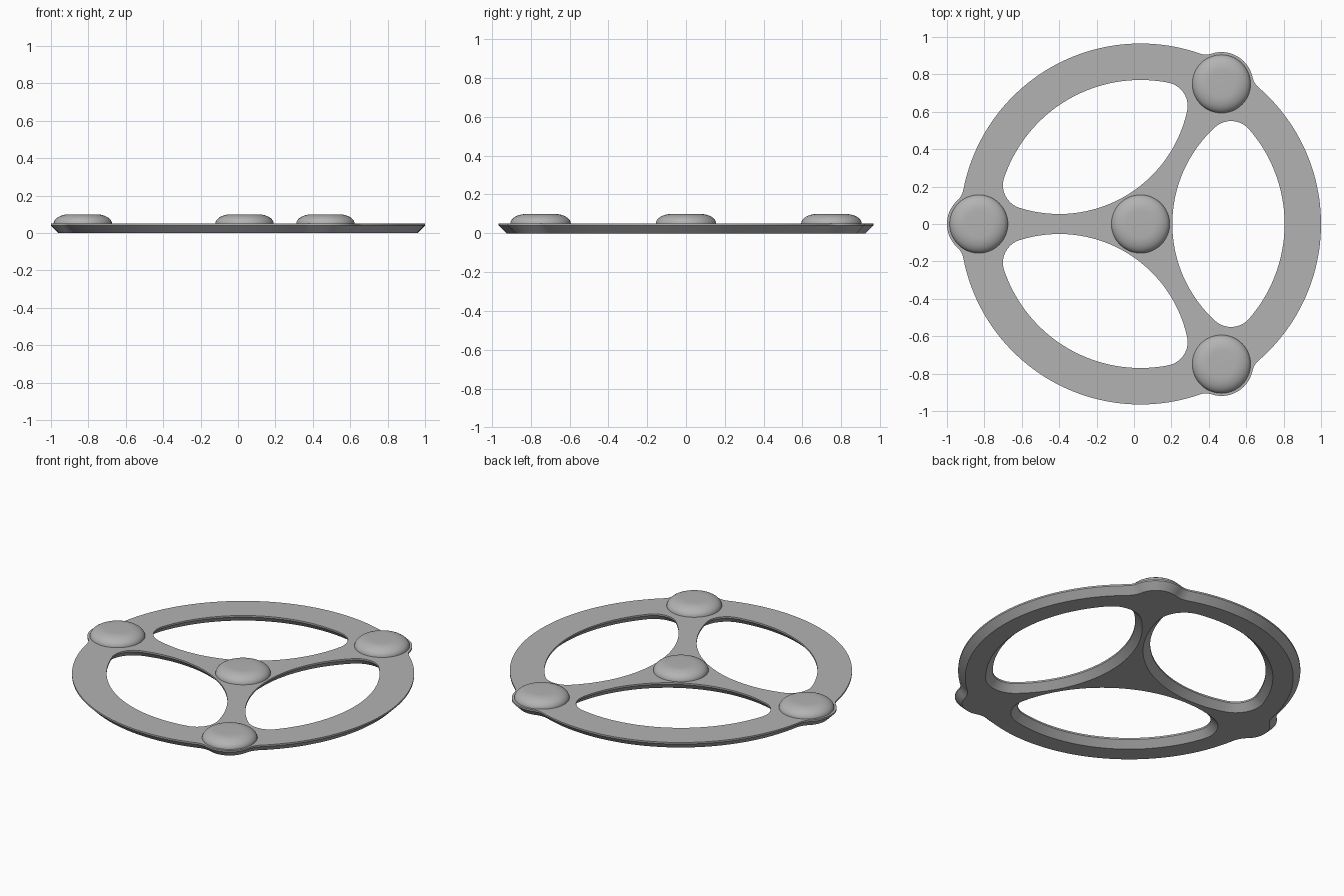
import bpy, bmesh, math
from mathutils import Vector

if "Cube" in bpy.data.objects:
    bpy.data.objects.remove(bpy.data.objects["Cube"])

CX = 0.035            # hub position; the lobes push the bounds off centre
TOP, LIP, BEVEL = 0.05, 0.04, 0.04
KNOB_DIST = 0.865

grey = bpy.data.materials.new("light grey")
grey.diffuse_color = (0.45, 0.45, 0.45, 1)
grey.use_nodes = True
grey.node_tree.nodes["Principled BSDF"].inputs["Base Color"].default_value = grey.diffuse_color


def arc(c, r, a0, a1, n):
    """Points on an arc, leaving out the last one."""
    return [Vector((c[0] + r * math.cos(a0 + (a1 - a0) * i / n),
                    c[1] + r * math.sin(a0 + (a1 - a0) * i / n))) for i in range(n)]


def meet(d, r0, r1):
    """Upper crossing of a circle r0 at the origin and a circle r1 at (d, 0)."""
    x = (r0 * r0 - r1 * r1 + d * d) / (2 * d)
    return x, math.sqrt(r0 * r0 - x * x)


def rotate(pts, a):
    c, s = math.cos(a), math.sin(a)
    return [Vector((p.x * c - p.y * s, p.x * s + p.y * c)) for p in pts]


def rim_outline(o):
    """Circle with three blended lobes, moved inward by o."""
    R, r, f = 0.965, 0.17, 0.10
    fx, fy = meet(KNOB_DIST, R + f, r + f)
    a = math.atan2(fy, fx)                      # blend touches the ring
    b = math.atan2(fy, fx - KNOB_DIST)          # blend touches the lobe
    pi = math.pi
    third = (arc((fx, -fy), f + o, pi - a, pi - b, 10)
             + arc((KNOB_DIST, 0), r - o, -b, b, 20)
             + arc((fx, fy), f + o, pi + b, pi + a, 10)
             + arc((0, 0), R - o, a, 2 * pi / 3 - a, 48))
    return [p for k in range(3) for p in rotate(third, pi / 3 + k * 2 * pi / 3)]


def hole_outline(o, turn):
    """Lens between rim and spokes with round tips, moved outward by o."""
    R, d, s, t = 0.77, 0.87, 0.70, 0.127
    tx, ty = meet(d, R - t, s - t)
    a = math.atan2(ty, tx)
    b = math.atan2(ty, tx - d)
    pi = math.pi
    pts = (arc((0, 0), R + o, -a, a, 40)
           + arc((tx, ty), t + o, a, b, 16)
           + arc((d, 0), s + o, b, 2 * pi - b, 36)
           + arc((tx, -ty), t + o, -b, -a, 16))
    return rotate(pts, turn)


def finish(bm, name):
    bmesh.ops.recalc_face_normals(bm, faces=bm.faces)
    mesh = bpy.data.meshes.new(name)
    bm.to_mesh(mesh)
    bm.free()
    mesh.materials.append(grey)
    ob = bpy.data.objects.new(name, mesh)
    bpy.context.collection.objects.link(ob)
    bpy.ops.object.select_all(action='DESELECT')
    ob.select_set(True)
    bpy.context.view_layer.objects.active = ob
    bpy.ops.object.shade_smooth_by_angle(angle=math.radians(30))
    return ob


# Spoked plate: thin upright lip, then a bevel down to a smaller underside
bm = bmesh.new()
caps = {0: [], 2: []}
outlines = [rim_outline] + [lambda o, k=k: hole_outline(o, k * 2 * math.pi / 3)
                            for k in range(3)]
for outline in outlines:
    rings = [[bm.verts.new((p.x + CX, p.y, z)) for p in outline(o)]
             for z, o in ((TOP, 0), (LIP, 0), (0, BEVEL))]
    n = len(rings[0])
    for lo, hi in ((0, 1), (1, 2)):
        for i in range(n):
            j = (i + 1) % n
            bm.faces.new((rings[lo][i], rings[lo][j], rings[hi][j], rings[hi][i]))
    for level in caps:
        ring = rings[level]
        caps[level] += [bm.edges.get((ring[i], ring[(i + 1) % n])) for i in range(n)]
for level, normal in ((0, (0, 0, 1)), (2, (0, 0, -1))):
    bmesh.ops.triangle_fill(bm, use_beauty=True, use_dissolve=False,
                            edges=caps[level], normal=normal)
finish(bm, "spoked_plate")


# Rounded buttons: flat top with a soft elliptical shoulder
def button(name, x, y):
    bm = bmesh.new()
    seg, steps = 48, 10
    rings = []
    for k in range(steps + 1):
        t = k / steps * math.pi / 2
        r, z = 0.07 + 0.086 * math.cos(t), TOP + 0.05 * math.sin(t)
        rings.append([bm.verts.new((x + r * math.cos(2 * math.pi * i / seg),
                                    y + r * math.sin(2 * math.pi * i / seg), z))
                      for i in range(seg)])
    for lo, hi in zip(rings, rings[1:]):
        for i in range(seg):
            j = (i + 1) % seg
            bm.faces.new((lo[i], lo[j], hi[j], hi[i]))
    bm.faces.new(rings[-1])
    bm.faces.new(rings[0][::-1])
    finish(bm, name)


button("hub_button", CX, 0)
for k in range(3):
    a = math.pi / 3 + k * 2 * math.pi / 3
    button(f"rim_button_{k + 1}", CX + KNOB_DIST * math.cos(a), KNOB_DIST * math.sin(a))
